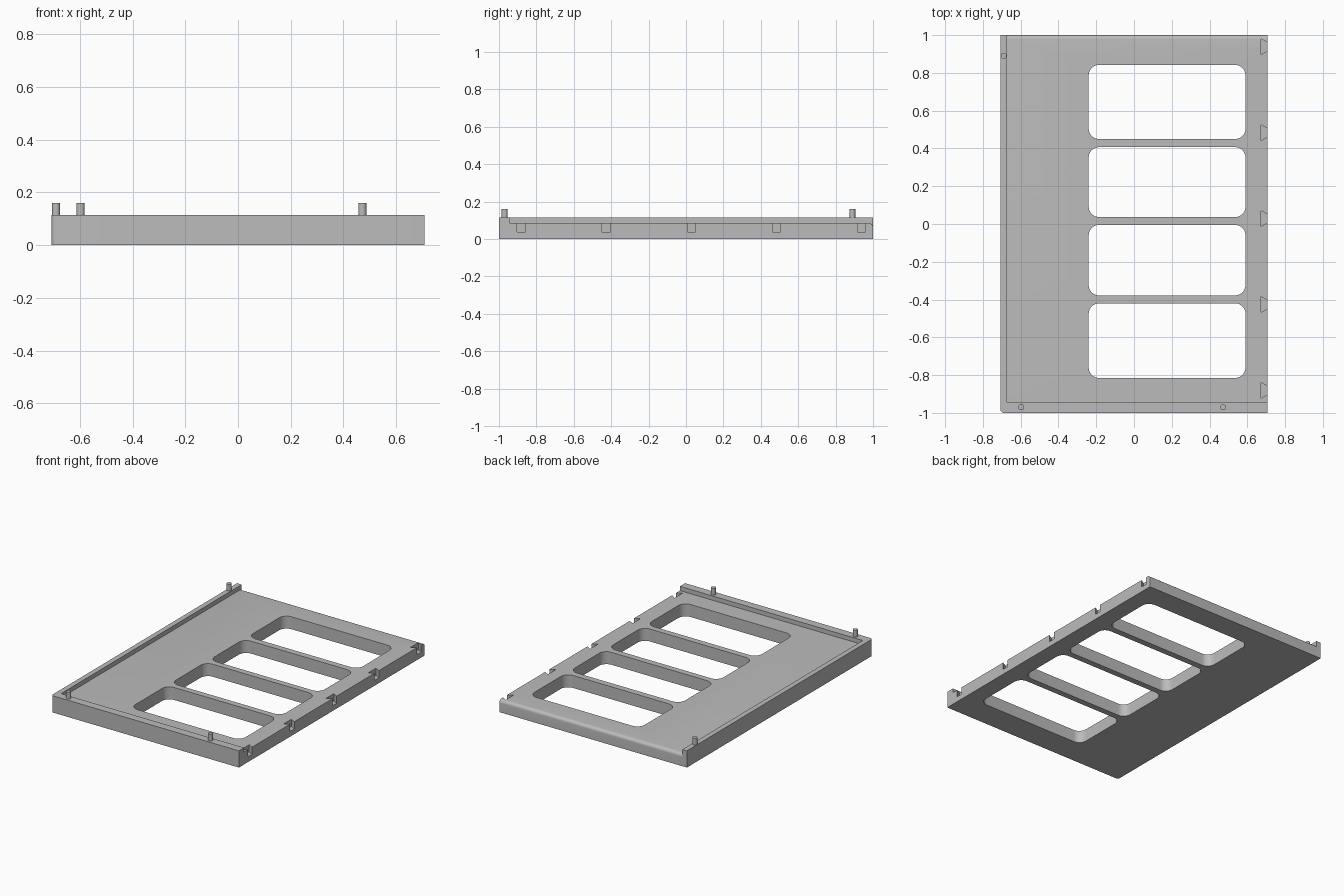
import bpy
import bmesh
from math import sin, cos, pi
from mathutils import Vector

cube = bpy.data.objects.get("Cube")
if cube:
    bpy.data.objects.remove(cube, do_unlink=True)

grey = bpy.data.materials.new("plain grey")
grey.use_nodes = True
GREY = (0.5, 0.5, 0.5, 1)
grey.diffuse_color = GREY
grey.node_tree.nodes["Principled BSDF"].inputs["Base Color"].default_value = GREY

HALF_X, HALF_Y = 0.707, 1.0
FLOOR, RIM, PIN_TOP = 0.085, 0.114, 0.16
RIM_X, RIM_Y = -0.672, -0.944      # inner faces of the raised rim


def finish(bm, name):
    bmesh.ops.recalc_face_normals(bm, faces=bm.faces)
    mesh = bpy.data.meshes.new(name)
    bm.to_mesh(mesh)
    bm.free()
    mesh.materials.append(grey)
    obj = bpy.data.objects.new(name, mesh)
    bpy.context.collection.objects.link(obj)
    return obj


def prism(outline, z0, z1):
    """Upright prism over a flat outline."""
    bm = bmesh.new()
    base = bm.faces.new([bm.verts.new((x, y, z0)) for x, y in outline])
    top = bmesh.ops.extrude_face_region(bm, geom=[base])["geom"]
    verts = [v for v in top if isinstance(v, bmesh.types.BMVert)]
    bmesh.ops.translate(bm, verts=verts, vec=(0, 0, z1 - z0))
    return bm


def rounded_rect(x0, x1, y0, y1, r, steps=8):
    centres = [(x1 - r, y1 - r), (x0 + r, y1 - r), (x0 + r, y0 + r), (x1 - r, y0 + r)]
    points = []
    for quarter, (cx, cy) in enumerate(centres):
        for i in range(steps + 1):
            a = (quarter + i / steps) * pi / 2
            points.append((cx + r * cos(a), cy + r * sin(a)))
    return points


def combine(target, other, operation):
    """Apply a boolean and discard the helper."""
    other.hide_render = True
    mod = target.modifiers.new("combine", "BOOLEAN")
    mod.operation, mod.solver, mod.object = operation, "EXACT", other
    bpy.context.view_layer.objects.active = target
    bpy.ops.object.modifier_apply(modifier=mod.name)
    bpy.data.objects.remove(other, do_unlink=True)


def smooth(obj):
    bpy.ops.object.select_all(action="DESELECT")
    obj.select_set(True)
    bpy.context.view_layer.objects.active = obj
    bpy.ops.object.shade_smooth_by_angle(angle=pi / 6)


# floor plate with its top back edge rounded over
x0, y0 = RIM_X - 0.015, RIM_Y - 0.02
bm = prism([(x0, y0), (HALF_X, y0), (HALF_X, HALF_Y), (x0, HALF_Y)], 0, FLOOR)
back_edge = [e for e in bm.edges
             if all(v.co.y > 0.99 and v.co.z > FLOOR / 2 for v in e.verts)]
bmesh.ops.bevel(bm, geom=back_edge, offset=0.022, segments=6, profile=0.5, affect="EDGES")
tray = finish(bm, "tray_plate")

# raised L-shaped rim with a softened outer corner
r = 0.018
corner = [(-HALF_X + r - r * cos(i * pi / 12), -HALF_Y + r - r * sin(i * pi / 12))
          for i in range(7)]
outline = corner + [(HALF_X, -HALF_Y), (HALF_X, RIM_Y), (RIM_X, RIM_Y),
                    (RIM_X, HALF_Y), (-HALF_X, HALF_Y)]
combine(tray, finish(prism(outline, 0, RIM), "rim"), "UNION")

# four rounded windows through the plate
for low, high in [(-0.815, -0.42), (-0.378, -0.005), (0.037, 0.407), (0.45, 0.842)]:
    window = prism(rounded_rect(-0.24, 0.59, low, high, 0.055), -0.1, 0.3)
    combine(tray, finish(window, "window_cutter"), "DIFFERENCE")

# five dovetail slots along the +x edge, narrowing towards the outside
for i in range(5):
    y = -0.881 + 0.455 * i
    slope = (0.042 - 0.022) / (HALF_X - 0.672)
    out = 0.01
    mouth = 0.022 - slope * out
    slot = prism([(0.672, y - 0.042), (HALF_X + out, y - mouth),
                  (HALF_X + out, y + mouth), (0.672, y + 0.042)], 0.036, 0.2)
    combine(tray, finish(slot, "slot_cutter"), "DIFFERENCE")
smooth(tray)

# locating pins on the rim
for name, x, y in [("pin_side", -0.69, 0.89), ("pin_front_right", -0.597, -0.97),
                   ("pin_front_left", 0.472, -0.97)]:
    circle = [(x + 0.0155 * cos(i * pi / 12), y + 0.0155 * sin(i * pi / 12))
              for i in range(24)]
    smooth(finish(prism(circle, RIM - 0.01, PIN_TOP), name))
